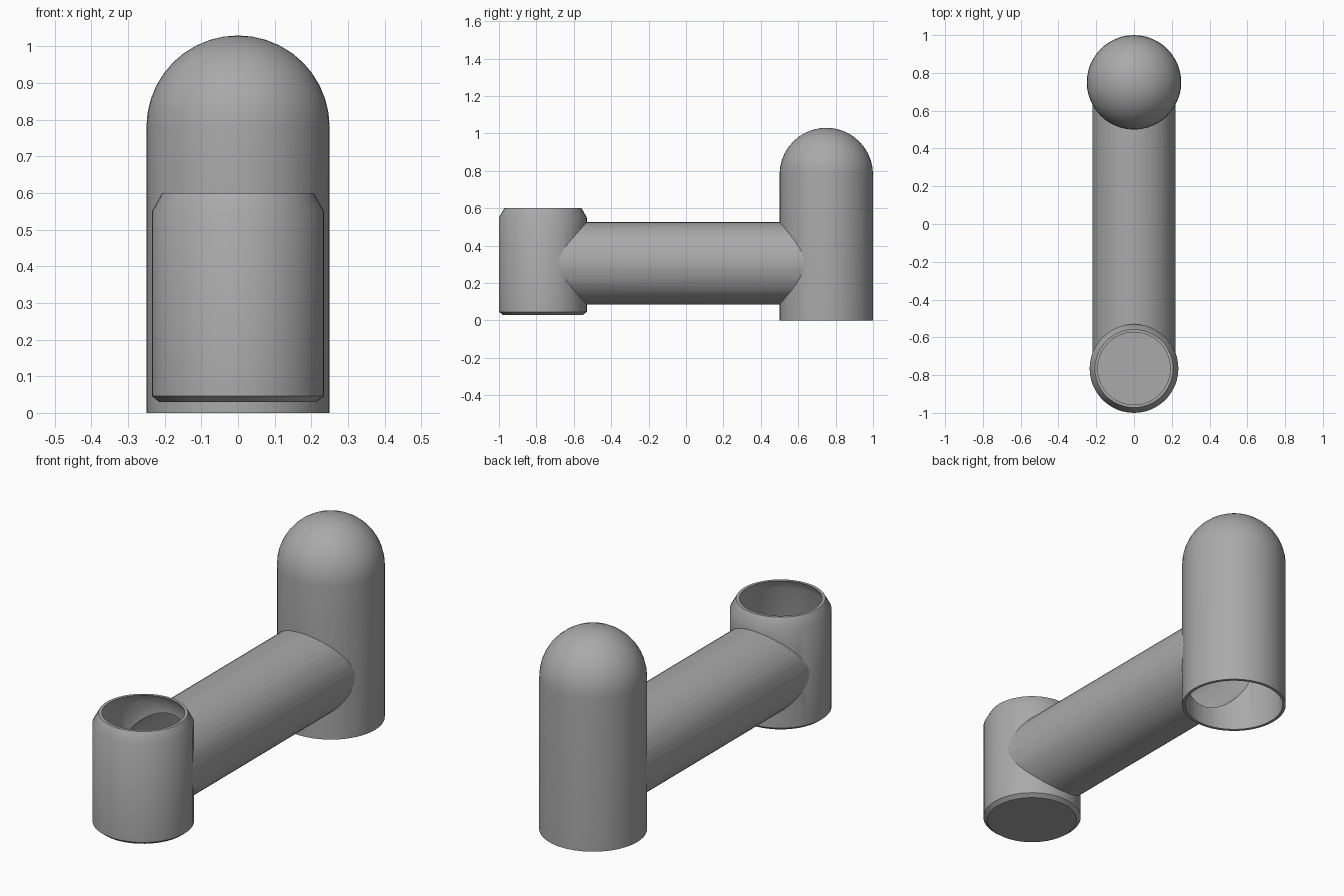
import bpy
import bmesh
import math
from mathutils import Matrix

cube = bpy.data.objects.get("Cube")
if cube:
    bpy.data.objects.remove(cube, do_unlink=True)

SIDES = 48
WALL = 0.015
CUP_Y, POST_Y, ARM_Z = -0.765, 0.75, 0.305

grey = bpy.data.materials.new("grey_plastic")
grey.use_nodes = True
colour = (0.4, 0.4, 0.4, 1)
grey.diffuse_color = colour
grey.node_tree.nodes["Principled BSDF"].inputs["Base Color"].default_value = colour


def lathe(name, profile, matrix):
    """Solid of revolution from (radius, height) points, closed on the axis."""
    bm = bmesh.new()
    verts = [bm.verts.new((r, 0, z)) for r, z in profile]
    edges = [bm.edges.new(pair) for pair in zip(verts, verts[1:])]
    bmesh.ops.spin(bm, geom=verts + edges, cent=(0, 0, 0), axis=(0, 0, 1),
                   angle=math.tau, steps=SIDES)
    bmesh.ops.remove_doubles(bm, verts=bm.verts, dist=0.0001)
    bmesh.ops.recalc_face_normals(bm, faces=bm.faces)
    mesh = bpy.data.meshes.new(name)
    bm.to_mesh(mesh)
    bm.free()
    mesh.materials.append(grey)
    obj = bpy.data.objects.new(name, mesh)
    obj.matrix_world = matrix
    bpy.context.collection.objects.link(obj)
    return obj


def cup_profile(inset, top):
    """Chamfered cup, shrunk inwards by inset, ending at the given top."""
    return [(0, 0.03 + inset), (0.215 - inset, 0.03 + inset), (0.235 - inset, 0.046 + inset),
            (0.235 - inset, 0.55), (0.207 - inset, 0.6)] + \
           ([(0.207 - inset, top)] if top > 0.6 else []) + [(0, top)]


def dome_profile(radius, bottom):
    """Straight cylinder with a hemispherical top."""
    steps = 10
    arc = [(radius * math.cos(a), 0.78 + radius * math.sin(a))
           for a in (i * math.pi / 2 / steps for i in range(steps))]
    return [(0, bottom), (radius, bottom)] + arc + [(0, 0.78 + radius)]


def rod_profile(radius, length):
    return [(0, 0), (radius, 0), (radius, length), (0, length)]


def cut(obj, cutters):
    bpy.context.view_layer.objects.active = obj
    for cutter in cutters:
        mod = obj.modifiers.new("cut", "BOOLEAN")
        mod.operation = "DIFFERENCE"
        mod.solver = "EXACT"
        mod.object = cutter
        bpy.ops.object.modifier_apply(modifier=mod.name)


cup_at = Matrix.Translation((0, CUP_Y, 0))
post_at = Matrix.Translation((0, POST_Y, 0))
arm_at = Matrix.Translation((0, CUP_Y, ARM_Z)) @ Matrix.Rotation(-math.pi / 2, 4, "X")
span = POST_Y - CUP_Y

# Visible parts
cup = lathe("open_cup", cup_profile(0, 0.6), cup_at)
post = lathe("domed_post", dome_profile(0.25, 0), post_at)
arm = lathe("connecting_arm", rod_profile(0.22, span), arm_at)

# Cutters: cavities, the bore through the arm, and the outer shapes that trim it
cup_cavity = lathe("cup_cavity", cup_profile(WALL, 0.7), cup_at)
post_cavity = lathe("post_cavity", dome_profile(0.25 - WALL, -0.1), post_at)
bore = lathe("arm_bore", rod_profile(0.22 - WALL, span), arm_at)
cup_outer = lathe("cup_outer", cup_profile(0, 0.6), cup_at)
post_outer = lathe("post_outer", dome_profile(0.25, 0), post_at)
cutters = [cup_cavity, post_cavity, bore, cup_outer, post_outer]

cut(cup, [cup_cavity, bore])
cut(post, [post_cavity, bore])
cut(arm, [bore, cup_outer, post_outer])
for cutter in cutters:
    cutter.hide_render = True
    bpy.data.objects.remove(cutter, do_unlink=True)

# Smooth curved walls, keep rims and joints crisp
for obj in (cup, post, arm):
    bpy.ops.object.select_all(action="DESELECT")
    obj.select_set(True)
    bpy.context.view_layer.objects.active = obj
    bpy.ops.object.shade_smooth_by_angle(angle=math.radians(30))
